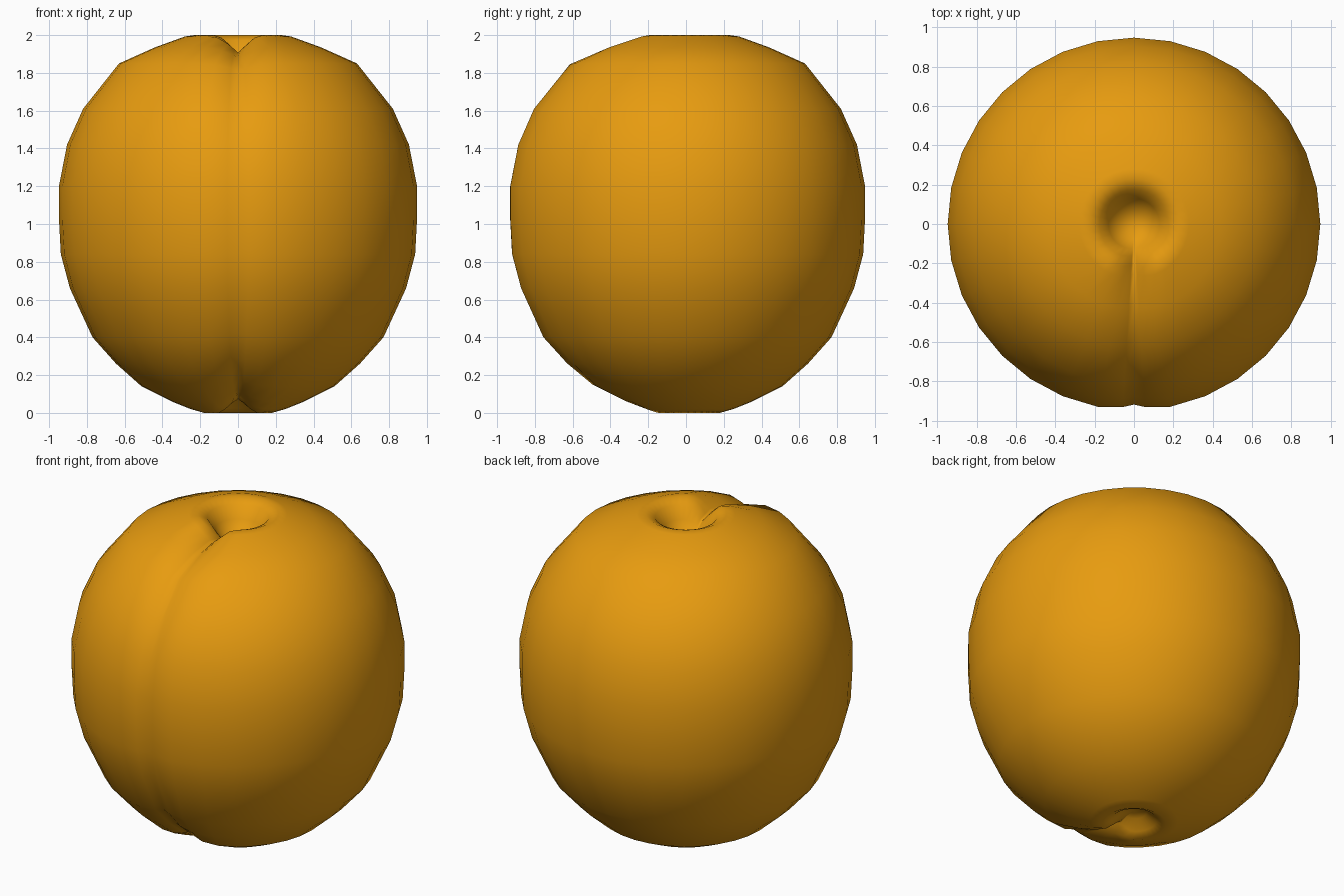
import bpy, bmesh, math

if "Cube" in bpy.data.objects:
    bpy.data.objects.remove(bpy.data.objects["Cube"])

SEGMENTS = 32

# Half profile (radius, height, groove depth) from bottom dimple to top dimple
PROFILE = [(0.07, 0.075, 0.01), (0.13, 0.025, 0.05), (0.18, 0.0, 0.10), (0.25, 0.02, 0.09),
           (0.35, 0.06, 0.07), (0.51, 0.14, 0.05), (0.645, 0.26, 0.04),
           (0.77, 0.40, 0.035), (0.89, 0.66, 0.03), (0.938, 0.84, 0.03),
           (0.948, 1.03, 0.03), (0.948, 1.20, 0.03), (0.905, 1.42, 0.03),
           (0.82, 1.61, 0.04), (0.63, 1.85, 0.05), (0.44, 1.935, 0.06), (0.28, 1.993, 0.09),
           (0.23, 2.0, 0.11), (0.175, 1.975, 0.09), (0.13, 1.90, 0.04),
           (0.08, 1.83, 0.0)]

# Angles around the fruit, with extra columns beside the front groove
front = -math.pi / 2
angles = [front + 2 * math.pi * i / SEGMENTS for i in range(SEGMENTS)]
angles += [front + math.radians(a) for a in (3.5, 356.5)]
angles.sort()


def point(r, z, depth, angle):
    """Point on the fruit, pulled towards the core inside the groove."""
    x, y = r * math.cos(angle), r * math.sin(angle)
    if y < 0 and depth:
        width = min(0.16, 0.05 + 0.3 * r)
        d = depth * max(0.0, 1 - abs(x) / width) ** 1.5
        length = math.hypot(r, z - 1)
        k = 1 - d / length
        x, y, z = x * k, y * k, 1 + (z - 1) * k
    return x, y, z


# Fruit skin
bm = bmesh.new()
rings = [[bm.verts.new(point(*p, a)) for a in angles] for p in PROFILE]
n = len(angles)
for low, high in zip(rings, rings[1:]):
    for i in range(n):
        j = (i + 1) % n
        bm.faces.new((low[i], low[j], high[j], high[i]))

# Close the bottom and top dimples
for ring, z in ((rings[0], 0.09), (rings[-1], 1.81)):
    pole = bm.verts.new((0, 0, z))
    for i in range(n):
        bm.faces.new((ring[i], ring[(i + 1) % n], pole))
bmesh.ops.recalc_face_normals(bm, faces=bm.faces)
for f in bm.faces:
    f.smooth = True

mesh = bpy.data.meshes.new("fruit")
bm.to_mesh(mesh)
bm.free()
fruit = bpy.data.objects.new("fruit", mesh)
bpy.context.collection.objects.link(fruit)

skin = bpy.data.materials.new("orange_skin")
skin.diffuse_color = (0.8, 0.33, 0.005, 1)
skin.use_nodes = True
skin.node_tree.nodes["Principled BSDF"].inputs["Base Color"].default_value = skin.diffuse_color
mesh.materials.append(skin)
